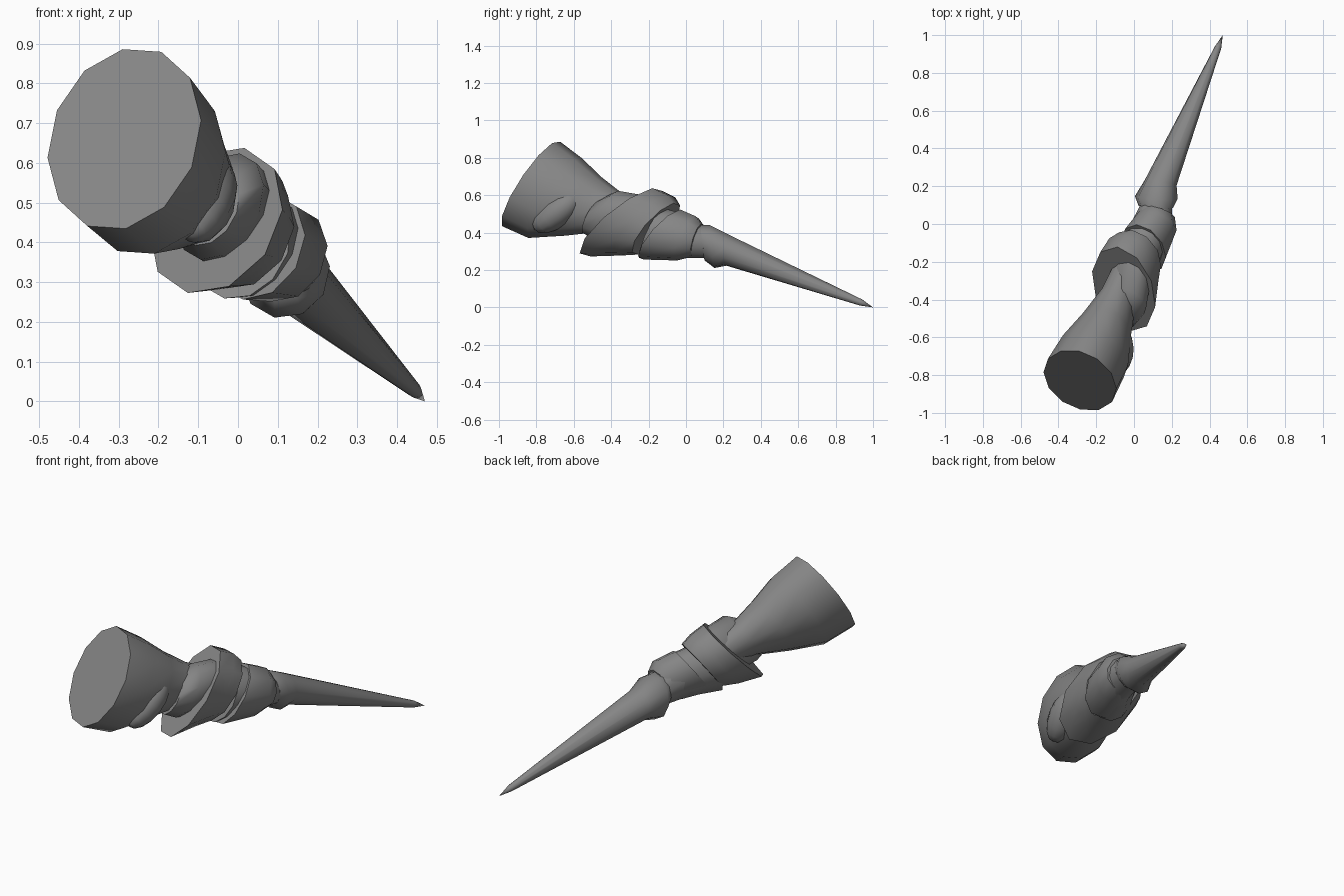
import bpy, bmesh
from math import sin, cos, tau, radians
from mathutils import Vector

if "Cube" in bpy.data.objects:
    bpy.data.objects.remove(bpy.data.objects["Cube"])

grey = bpy.data.materials.new("dark_grey")
grey.diffuse_color = (.235, .235, .235, 1)
grey.use_nodes = True
grey.node_tree.nodes["Principled BSDF"].inputs["Base Color"].default_value = grey.diffuse_color


def ring(c, r1, r2, a, b, turn, sides, phase):
    """Tilted oval: size read in the front view, y follows the slopes a (per x) and b (per z)."""
    out = []
    for i in range(sides):
        t = tau * (i + phase) / sides
        u, v = r1 * cos(t), r2 * sin(t)
        dx = u * cos(turn) - v * sin(turn)
        dz = u * sin(turn) + v * cos(turn)
        out.append((c[0] + dx, c[1] + a * dx + b * dz, c[2] + dz))
    return out


def finish(bm, name, angle):
    bmesh.ops.recalc_face_normals(bm, faces=bm.faces)
    me = bpy.data.meshes.new(name)
    bm.to_mesh(me)
    bm.free()
    me.materials.append(grey)
    ob = bpy.data.objects.new(name, me)
    bpy.context.collection.objects.link(ob)
    bpy.ops.object.select_all(action='DESELECT')
    ob.select_set(True)
    bpy.context.view_layer.objects.active = ob
    bpy.ops.object.shade_smooth_by_angle(angle=radians(angle))
    return ob


def loft(name, rings, turn=0, sides=12, tip=None, angle=48, phase=.5):
    """Skin a row of (centre, r1, r2, a, b) ovals, closed at both ends."""
    bm = bmesh.new()
    rows = [[bm.verts.new(p) for p in ring(*r, radians(turn), sides, phase)] for r in rings]
    for lo, hi in zip(rows, rows[1:]):
        for i in range(sides):
            j = (i + 1) % sides
            bm.faces.new((lo[i], lo[j], hi[j], hi[i]))
    bm.faces.new(rows[0])
    if tip:
        t = bm.verts.new(tip)
        for i in range(sides):
            bm.faces.new((rows[-1][i], rows[-1][(i + 1) % sides], t))
    else:
        bm.faces.new(rows[-1])
    return finish(bm, name, angle)


# flared butt, tapering into the middle band
loft("flared_butt", [
    ((-.286, -.828, .66), .238, .184, -.39, .68),
    ((-.215, -.70, .585), .225, .175, -.41, .66),
    ((-.15, -.55, .54), .165, .128, -.43, .62),
    ((-.085, -.40, .505), .105, .090, -.48, .6),
    ((.00, -.15, .44), .070, .060, -.48, .6)], turn=67, phase=0)

# rounded inner body showing between the butt and the band
loft("inner_body", [
    ((-.075, -.50, .485), .100, .070, -.5, .6),
    ((-.045, -.42, .490), .145, .095, -.5, .6),
    ((-.02, -.28, .47), .140, .095, -.5, .6)], turn=60, angle=60)

# bulge on the lower right of the butt
bm = bmesh.new()
bmesh.ops.create_uvsphere(bm, u_segments=12, v_segments=8, radius=1)
bmesh.ops.scale(bm, vec=(.08, .08, .155), verts=bm.verts)
rot = Vector((.06, .24, .18)).to_track_quat('Z', 'X').to_matrix()
bmesh.ops.rotate(bm, matrix=rot, verts=bm.verts)
bmesh.ops.translate(bm, vec=(-.085, -.69, .508), verts=bm.verts)
finish(bm, "side_bulge", 60)

# strongly tilted wide band
loft("tilted_band", [
    ((-.055, -.345, .455), .20, .15, -.76, 1.2),
    ((-.02, -.225, .44), .178, .135, -.65, 1.0),
    ((.015, -.16, .42), .15, .115, -.6, .9)], turn=55, sides=10)

# knuckle core and the smaller coil wrapped around it
loft("knuckle_core", [
    ((.01, -.18, .395), .145, .115, -.3, .5),
    ((.09, -.03, .38), .122, .105, -.3, .4),
    ((.12, .10, .345), .085, .085, -.1, 0)], turn=60)
loft("small_coil", [
    ((.05, -.13, .39), .142, .11, -.6, .9),
    ((.115, .00, .37), .125, .105, -.4, .5),
    ((.13, .06, .36), .090, .085, -.3, .3)], turn=60, sides=10)

# long pointed spike with a collar
loft("spike", [
    ((.115, .09, .345), .098, .088, -.05, -.1),
    ((.118, .14, .325), .118, .112, -.05, -.1),
    ((.142, .22, .307), .086, .083, -.2, .1),
    ((.445, .935, .027), .018, .016, -.4, .3)], turn=60, sides=10, tip=(.47, 1, 0))
